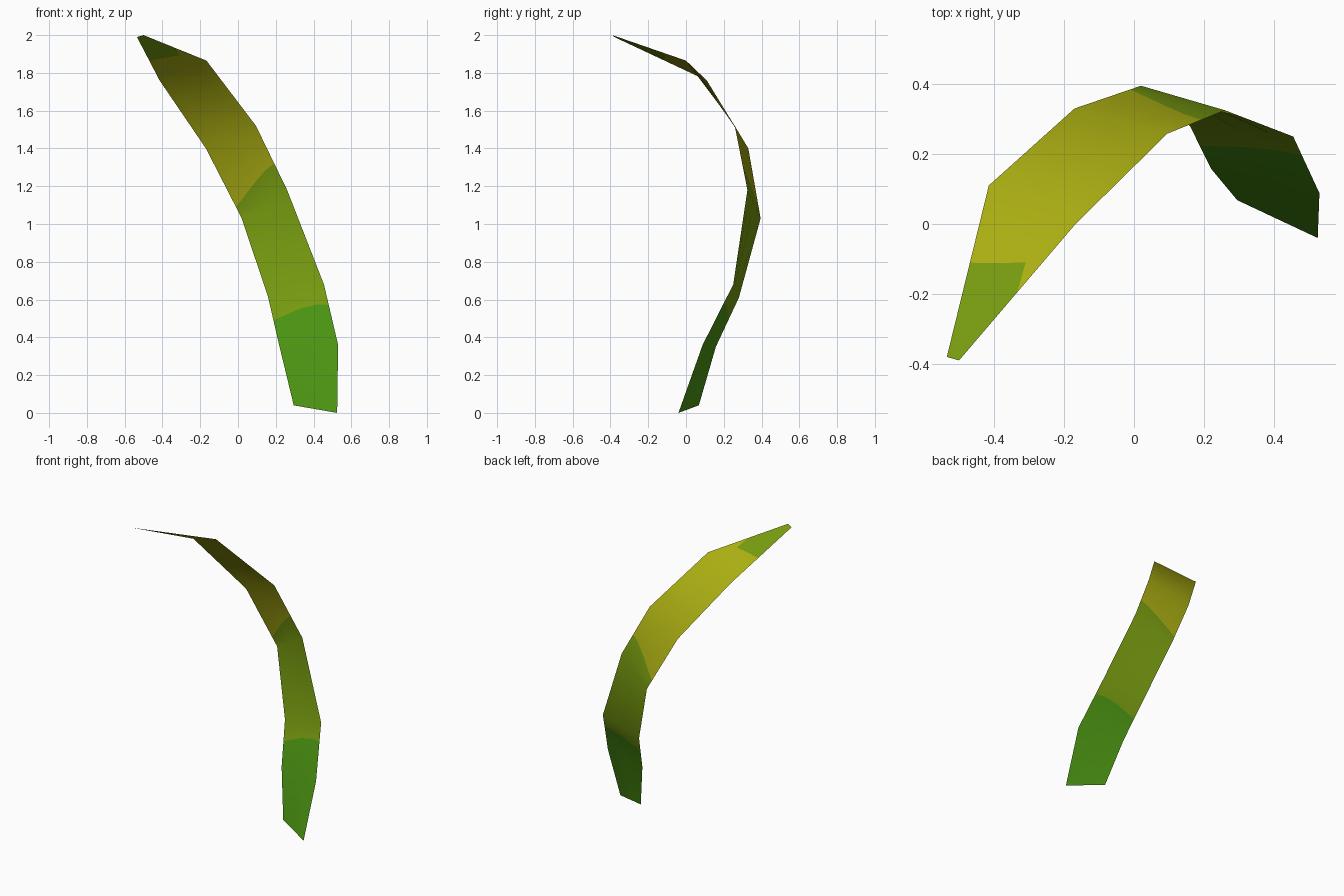
import bpy
import bmesh
from mathutils import Vector

if "Cube" in bpy.data.objects:
    bpy.data.objects.remove(bpy.data.objects["Cube"], do_unlink=True)


def make_material(name, color):
    mat = bpy.data.materials.new(name)
    mat.use_nodes = True
    mat.diffuse_color = color
    mat.node_tree.nodes["Principled BSDF"].inputs["Base Color"].default_value = color
    return mat


materials = [
    make_material("leaf green", (0.07, 0.29, 0.006, 1)),
    make_material("olive green", (0.18, 0.32, 0.005, 1)),
    make_material("leaf yellow", (0.40, 0.42, 0.006, 1)),
]
GREEN, OLIVE, YELLOW = range(len(materials))

# Two edges of the blade, from the tip down to the base
right_edge = [(-0.535, -0.38, 1.99), (-0.415, 0.11, 1.76), (-0.17, 0.33, 1.40),
              (0.02, 0.395, 1.03), (0.16, 0.28, 0.61), (0.22, 0.158, 0.35),
              (0.295, 0.068, 0.04)]
left_edge = [(-0.50, -0.39, 2.0), (-0.167, 0.0, 1.865), (0.095, 0.258, 1.52),
             (0.26, 0.325, 1.18), (0.455, 0.25, 0.68), (0.53, 0.088, 0.36),
             (0.525, -0.04, 0.0)]

# Positions across the blade, and where each colour change crosses a segment
across = (0, 0.5, 0.8, 1)
colour_cuts = {
    0: ((0.55, 0.62, 0.68, 0.50), YELLOW),
    2: ((0.84, 0.69, 0.61, 0.59), OLIVE),
    4: ((0.46, 0.32, 0.30, 0.33), GREEN),
}


def blade_row(bm, segment, steps):
    """One row of vertices across the blade, inside a segment."""
    nxt = min(segment + 1, len(left_edge) - 1)
    row = []
    for u, t in zip(across, steps):
        a = Vector(right_edge[segment]).lerp(Vector(right_edge[nxt]), t)
        b = Vector(left_edge[segment]).lerp(Vector(left_edge[nxt]), t)
        row.append(bm.verts.new(a.lerp(b, u)))
    return row


# Curved, twisting leaf blade
bm = bmesh.new()
rows = []
colour = OLIVE
for i in range(len(left_edge)):
    rows.append((blade_row(bm, i, [0] * len(across)), colour))
    if i in colour_cuts:
        steps, colour = colour_cuts[i]
        rows.append((blade_row(bm, i, steps), colour))

for (upper, band), (lower, _) in zip(rows, rows[1:]):
    for j in range(len(across) - 1):
        face = bm.faces.new((upper[j], upper[j + 1], lower[j + 1], lower[j]))
        face.material_index = band
        face.smooth = True

mesh = bpy.data.meshes.new("leaf_blade")
bm.to_mesh(mesh)
bm.free()
for mat in materials:
    mesh.materials.append(mat)
leaf = bpy.data.objects.new("leaf_blade", mesh)
bpy.context.collection.objects.link(leaf)
